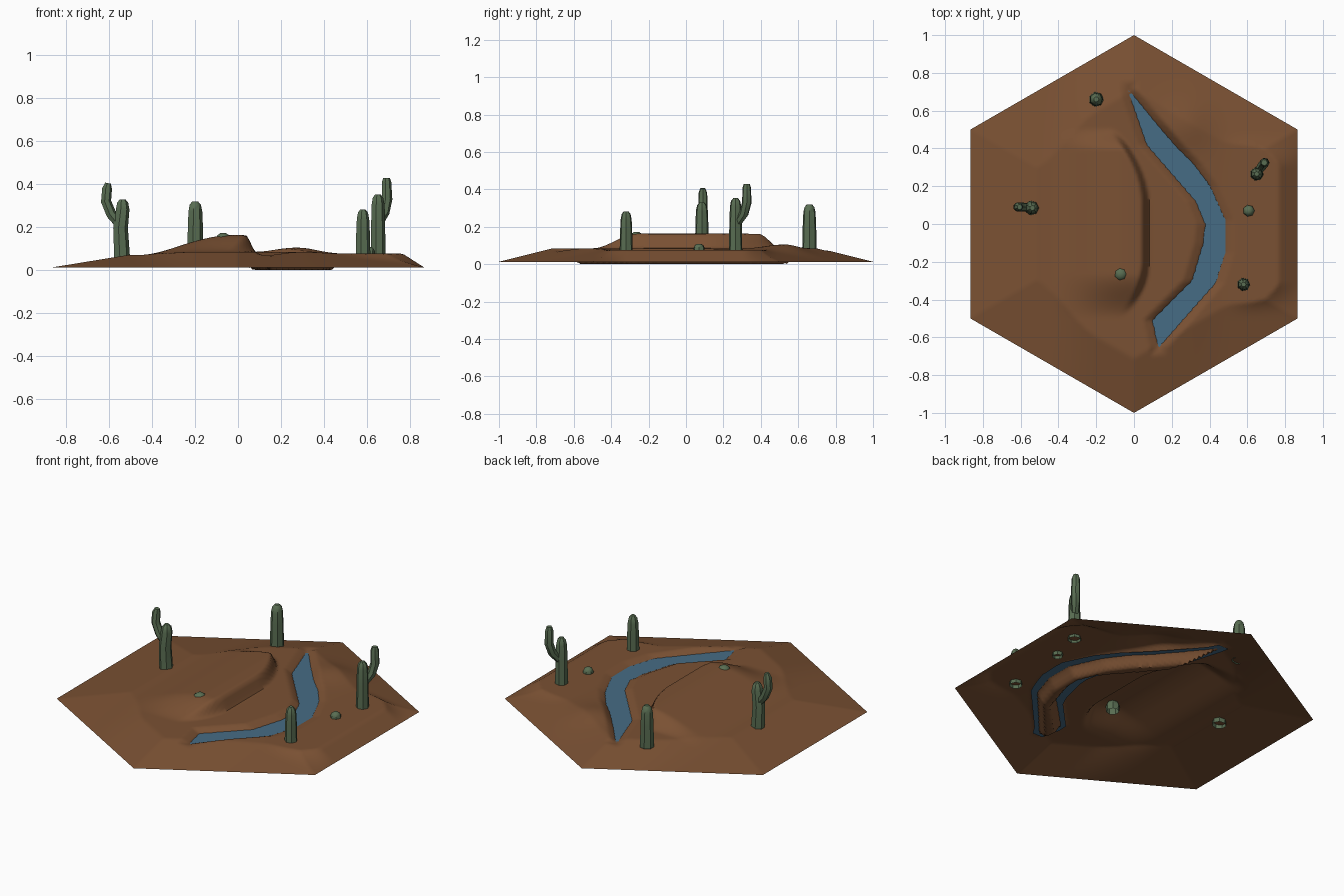
import bpy, bmesh, math
from mathutils import Vector

if "Cube" in bpy.data.objects:
    bpy.data.objects.remove(bpy.data.objects["Cube"])


def material(name, rgb):
    m = bpy.data.materials.new(name)
    m.diffuse_color = (*rgb, 1)
    m.use_nodes = True
    m.node_tree.nodes["Principled BSDF"].inputs["Base Color"].default_value = m.diffuse_color
    return m


SAND = material("red_brown_earth", (0.195, 0.082, 0.033))
WATER = material("river_blue", (0.062, 0.15, 0.235))
GREEN = material("cactus_green", (0.10, 0.155, 0.085))
WATER_Z = 0.062
APOTHEM = math.sqrt(3) / 2

# river banks as (y, x) pairs
WEST = [(-.65, .13), (-.51, .10), (-.30, .31), (-.10, .37), (0, .38),
        (.12, .33), (.27, .20), (.42, .07), (.71, -.03)]
EAST = [(-.65, .13), (-.31, .43), (-.15, .48), (.02, .48), (.20, .40),
        (.32, .31), (.41, .22), (.55, .10), (.71, -.03)]


def bank(pts, y):
    y = min(max(y, pts[0][0]), pts[-1][0])
    for (y0, x0), (y1, x1) in zip(pts, pts[1:]):
        if y <= y1:
            return x0 + (x1 - x0) * (y - y0) / (y1 - y0)


def clamp(t):
    return min(max(t, 0), 1)


def smooth(t):
    t = clamp(t)
    return t * t * (3 - 2 * t)


def height(x, y):
    # distance in from the hexagonal rim
    d = APOTHEM - max(abs(x), abs(x) * .5 + abs(y) * APOTHEM)
    east = smooth((x - .45) / .2) * (1 - smooth((abs(y) - .3) / .2))
    west = smooth((-x - .2) / .3)
    ramp = .25 - .15 * east + .1 * west
    top = .085 - .008 * smooth((x - .3) / .2) - .015 * west
    land = .013 + (top - .013) * clamp(d / ramp)
    # low rise north-east of the river
    land += .02 * math.exp(-((x - .27) ** 2 + (y - .52) ** 2) / .015)
    # mesa with a gentle west slope and an eastern cliff
    edge = .035 - 1.1 * max(y - .1, 0) ** 2 - 1.5 * max(-.2 - y, 0) ** 2
    mesa = smooth((x + .45) / .42) * (1 - smooth((x - edge) / .05))
    mesa *= smooth((y + .5) / .24) * (1 - smooth((y - .39) / .12))
    land += .078 * mesa
    # channel
    m = .8 * min(x - bank(WEST, y), bank(EAST, y) - x, .71 - y, y + .65)
    if m > 0:
        return WATER_Z * (1 - clamp(m / .032))
    return WATER_Z + (land - WATER_Z) * clamp(-m / .04)


def finish(name, bm, mat, angle=None):
    me = bpy.data.meshes.new(name)
    bm.to_mesh(me)
    bm.free()
    me.materials.append(mat)
    ob = bpy.data.objects.new(name, me)
    bpy.context.collection.objects.link(ob)
    if angle:
        bpy.context.view_layer.objects.active = ob
        ob.select_set(True)
        bpy.ops.object.shade_smooth_by_angle(angle=math.radians(angle))
        ob.select_set(False)
    return ob


# ground: triangular lattice filling a hexagon, open underneath
N = 64
bm = bmesh.new()
grid = {}
for i in range(-N, N + 1):
    for j in range(-N, N + 1):
        if abs(i + j) <= N:
            x, y = i * APOTHEM / N, (j + i / 2) / N
            grid[i, j] = bm.verts.new((x, y, height(x, y)))
for (i, j), v in grid.items():
    for a, b in (((i + 1, j), (i, j + 1)), ((i, j + 1), (i - 1, j + 1))):
        if a in grid and b in grid:
            bm.faces.new((v, grid[a], grid[b]))
finish("desert_ground", bm, SAND, 50)

# river: flat ribbon tucked under both banks
bm = bmesh.new()
rows = []
for k in range(25):
    y = -.67 + 1.40 * k / 24
    pad = .035 + .03 * (1 - abs(2 * k / 24 - 1))
    rows.append([bm.verts.new((bank(WEST, y) - pad, y, WATER_Z)),
                 bm.verts.new((bank(EAST, y) + pad, y, WATER_Z))])
for a, b in zip(rows, rows[1:]):
    bm.faces.new((a[0], a[1], b[1], b[0]))
finish("river_water", bm, WATER)


# cactus stems: seven-sided tube along (x, y, z, radius) points
def stem(bm, path, sides=7):
    rings = []
    pts = [Vector(p[:3]) for p in path]
    for k, p in enumerate(pts):
        t = (pts[min(k + 1, len(pts) - 1)] - pts[max(k - 1, 0)]).normalized()
        u = Vector((0, 1, 0)).cross(t).normalized()
        v = t.cross(u)
        rings.append([bm.verts.new(p + path[k][3] * (
            u * math.cos(2 * math.pi * s / sides) + v * math.sin(2 * math.pi * s / sides)))
            for s in range(sides)])
    for a, b in zip(rings, rings[1:]):
        for s in range(sides):
            n = (s + 1) % sides
            bm.faces.new((a[s], a[n], b[n], b[s]))
    bm.faces.new(rings[-1])


def trunk(x, y, z0, z1, r, lean=0):
    h = z1 - z0
    return [(x, y, z0 - .02, r), (x - lean, y, z0 + h * .5, r * .92),
            (x + lean * .3, y, z1 - .045, r * .84),
            (x + lean * .3, y, z1 - .015, r * .68), (x + lean * .3, y, z1, r * .35)]


CACTI = {
    "north_cactus": [trunk(-.20, .66, .09, .32, .040)],
    "south_east_cactus": [trunk(.58, -.32, .075, .283, .036)],
    "west_cactus": [trunk(-.54, .085, .06, .33, .039, .008),
                    [(-.54, .085, .20, .022), (-.59, .09, .26, .025),
                     (-.615, .09, .32, .025), (-.61, .09, .38, .024),
                     (-.605, .09, .405, .014)]],
    "east_cactus": [trunk(.65, .265, .08, .353, .037),
                    [(.65, .27, .21, .020), (.68, .31, .27, .025),
                     (.692, .325, .33, .026), (.69, .325, .41, .023),
                     (.69, .325, .43, .016)]],
}
for name, stems in CACTI.items():
    bm = bmesh.new()
    for path in stems:
        stem(bm, path)
    finish(name, bm, GREEN, 40)

# small round cacti
for name, x, y, z, r in (("mesa_round_cactus", -.07, -.265, .128, .040),
                         ("bank_round_cactus", .607, .07, .075, .031)):
    bm = bmesh.new()
    stem(bm, [(x, y, z - .02, r * .9), (x, y, z + r * .35, r),
              (x, y, z + r * .85, r * .75), (x, y, z + r * 1.1, r * .35)])
    finish(name, bm, GREEN, 40)
